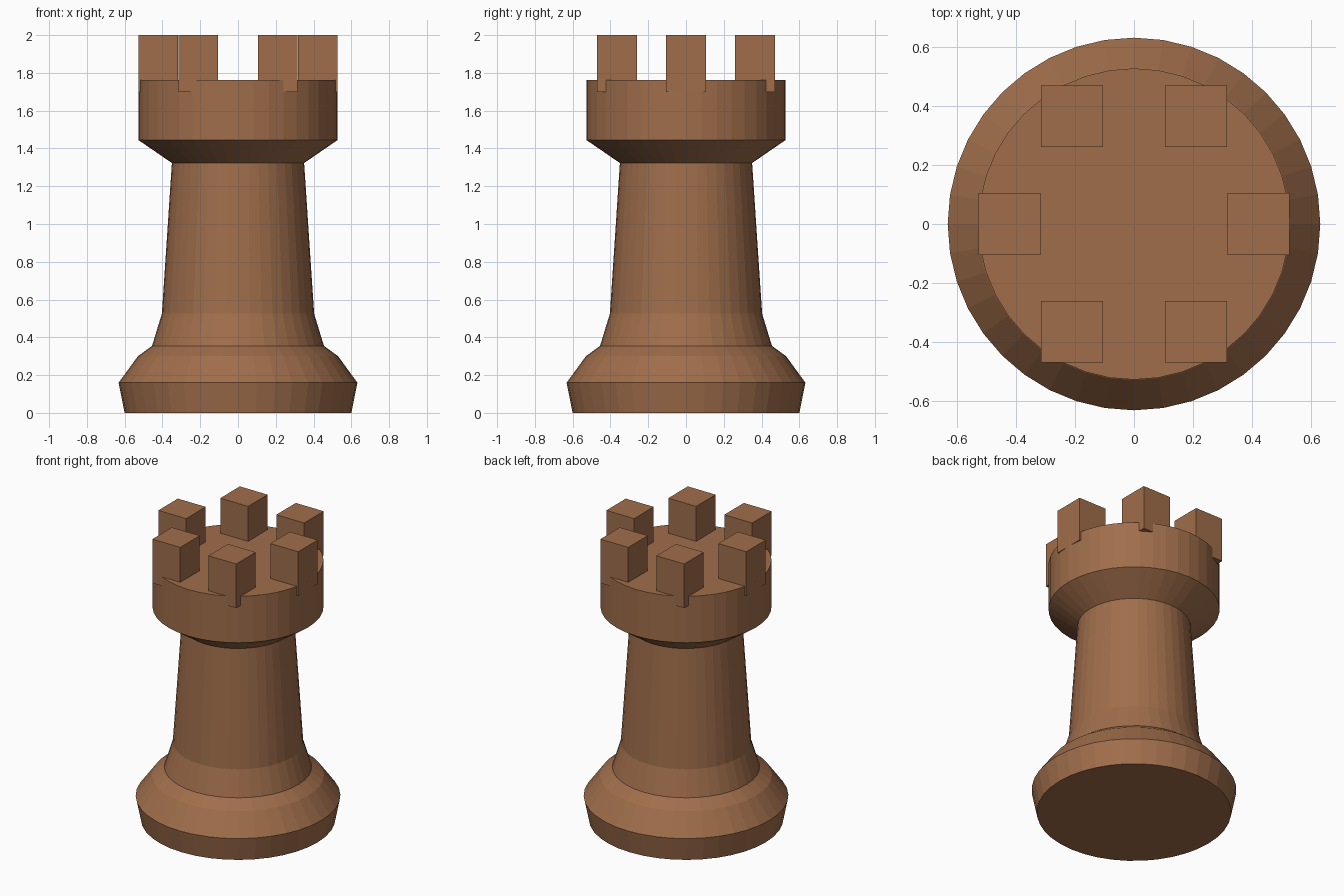
import bpy, bmesh, math
from mathutils import Matrix

if "Cube" in bpy.data.objects:
    bpy.data.objects.remove(bpy.data.objects["Cube"])

wood = bpy.data.materials.new("brown wood")
wood.diffuse_color = (0.35, 0.155, 0.07, 1)
wood.use_nodes = True
wood.node_tree.nodes["Principled BSDF"].inputs["Base Color"].default_value = wood.diffuse_color
SIDES = 40


def add_object(name, bm):
    bmesh.ops.recalc_face_normals(bm, faces=bm.faces)
    mesh = bpy.data.meshes.new(name)
    bm.to_mesh(mesh)
    bm.free()
    mesh.materials.append(wood)
    obj = bpy.data.objects.new(name, mesh)
    bpy.context.collection.objects.link(obj)
    return obj


# Turned tower: (radius, height) from foot to platform
profile = [(0.60, 0.0), (0.632, 0.16), (0.53, 0.30), (0.455, 0.355),
           (0.403, 0.525), (0.35, 1.323), (0.528, 1.445), (0.528, 1.762)]
bm = bmesh.new()
rings = []
for r, z in profile:
    rings.append([bm.verts.new((r * math.cos(a), r * math.sin(a), z))
                  for a in (2 * math.pi * i / SIDES for i in range(SIDES))])
for low, high in zip(rings, rings[1:]):
    for i in range(SIDES):
        j = (i + 1) % SIDES
        bm.faces.new((low[i], low[j], high[j], high[i]))
bm.faces.new(rings[0])
bm.faces.new(rings[-1])
add_object("tower", bm)

# Six battlement blocks, all square to the axes
for i in range(6):
    a = i * math.pi / 3
    bm = bmesh.new()
    bmesh.ops.create_cube(bm, size=1, matrix=Matrix.Translation(
        (0.422 * math.cos(a), 0.422 * math.sin(a), 1.85)) @ Matrix.Diagonal((0.21, 0.21, 0.30, 1)))
    add_object(f"battlement_{i + 1}", bm)
